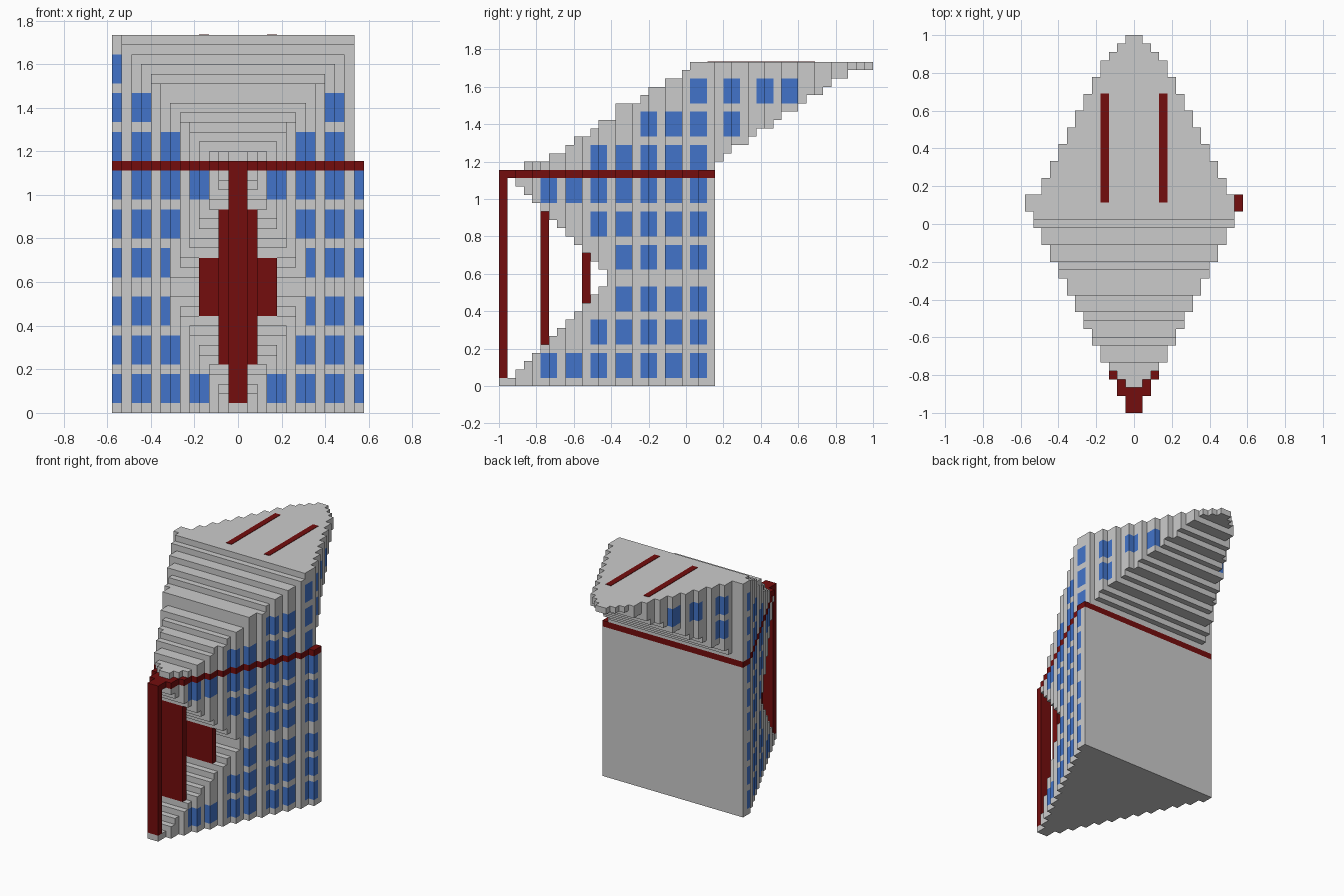
import bpy, bmesh

if "Cube" in bpy.data.objects:
    bpy.data.objects.remove(bpy.data.objects["Cube"])

U = 2 / 45            # block size: the model is 45 blocks deep, 26 wide, 39 high
BAND = 25             # layer of the red belt


def material(name, rgb):
    m = bpy.data.materials.new(name)
    m.diffuse_color = (*rgb, 1)
    m.use_nodes = True
    m.node_tree.nodes["Principled BSDF"].inputs["Base Color"].default_value = m.diffuse_color
    return m


GREY = material("pale_grey_wall", (0.6, 0.6, 0.6))
BLUE = material("blue_window", (0.055, 0.175, 0.59))
RED = material("dark_red_trim", (0.175, 0.004, 0.004))

# Front and back end of each layer above the belt (sloped roof, overhanging rear)
ROOF_FRONT = [3, 6, 8, 9, 11, 12, 14, 14, 17, 18, 20, 22, 23]
ROOF_BACK = [26, 27, 28, 30, 31, 33, 34, 36, 37, 39, 40, 42, 45]

# Window rows: bottom layer -> first block of each two-block-wide window
MAIN = [5, 8, 11, 14, 17, 20, 23]
ROWS = {1: MAIN, 5: MAIN[2:], 9: MAIN[3:], 14: MAIN[3:], 18: MAIN[2:], 22: MAIN,
        26: MAIN[2:], 30: MAIN[4:] + [27], 34: [23, 27, 31, 34]}
WINDOWS = {(j + a, k + b) for k, row in ROWS.items() for j in row
           for a in range(2) for b in range(3)}


def depth_range(k):
    """First and last block of layer k along y."""
    if k > BAND:
        return ROOF_FRONT[k - 26], ROOF_BACK[k - 26]
    m = min(k, 25 - k)                       # V-shaped notch in the prow
    return (m + 1 if m else 0), 26


def half_width(i, j, k):
    """Blocks from the centre plane to the side wall."""
    if j < 26:
        h = j - 2 if k == 26 and j < 6 else j // 2 + 1
    else:
        h = min(24 - j // 2, 45 - j)
    return min(h, 12) if k > BAND and i >= 0 else h


def ring(i):
    return i + 1 if i >= 0 else -i


CELLS = {(i, j, k) for k in range(39) for j in range(*depth_range(k))
         for i in range(-13, 13) if ring(i) <= half_width(i, j, k)}


def skin(name, cells, solid, mats, pick):
    """Mesh the exposed block faces and merge the flat ones."""
    bm = bmesh.new()
    verts = {}

    def vert(p):
        if p not in verts:
            verts[p] = bm.verts.new((p[0] * U, -1 + p[1] * U, p[2] * U))
        return verts[p]

    for cell in sorted(cells):
        for a in range(3):
            b, c = (a + 1) % 3, (a + 2) % 3
            for s in (0, 1):
                near = list(cell)
                near[a] += 2 * s - 1
                if tuple(near) in solid:
                    continue
                loop = []
                for db, dc in ((0, 0), (1, 0), (1, 1), (0, 1)):
                    p = list(cell)
                    p[a] += s
                    p[b] += db
                    p[c] += dc
                    loop.append(vert(tuple(p)))
                f = bm.faces.new(loop if s else loop[::-1])
                f.material_index = pick(cell, a)
    bmesh.ops.dissolve_limit(bm, angle_limit=0.01, verts=bm.verts[:],
                             edges=bm.edges[:], delimit={'MATERIAL'})
    me = bpy.data.meshes.new(name)
    bm.to_mesh(me)
    bm.free()
    for m in mats:
        me.materials.append(m)
    bpy.context.collection.objects.link(bpy.data.objects.new(name, me))


def box(name, lo, hi, mat):
    """Plain block between two corners given in model units."""
    bpy.ops.mesh.primitive_cube_add(size=1, location=[(a + b) / 2 for a, b in zip(lo, hi)])
    ob = bpy.context.object
    ob.name = name
    ob.scale = [b - a for a, b in zip(lo, hi)]
    ob.data.materials.append(mat)


def wall_colour(cell, axis):
    i, j, k = cell
    return int(axis != 2 and (j, k) in WINDOWS and ring(i) == half_width(i, j, k))


# Stepped tower with windows, and the belt around it
belt = {c for c in CELLS if c[2] == BAND}
skin("tower_body", CELLS - belt, CELLS, [GREY, BLUE], wall_colour)
skin("red_belt", belt, CELLS, [RED], lambda c, a: 0)

# Three upright red slabs standing in the notch
for name, half, j, k0, k1 in (("prow_post", 1, 0, 1, 25), ("middle_slab", 2, 5, 5, 21),
                              ("inner_slab", 4, 10, 10, 16)):
    box(name, (-half * U, -1 + j * U, k0 * U), (half * U, -1 + (j + 1) * U, k1 * U), RED)

# Painted landing stripes on the roof
TOP = 39 * U
for side, x in (("left", -4 * U), ("right", 3 * U)):
    box("roof_stripe_" + side, (x, 0.115, TOP - 0.002), (x + U, 0.69, TOP + 0.003), RED)
